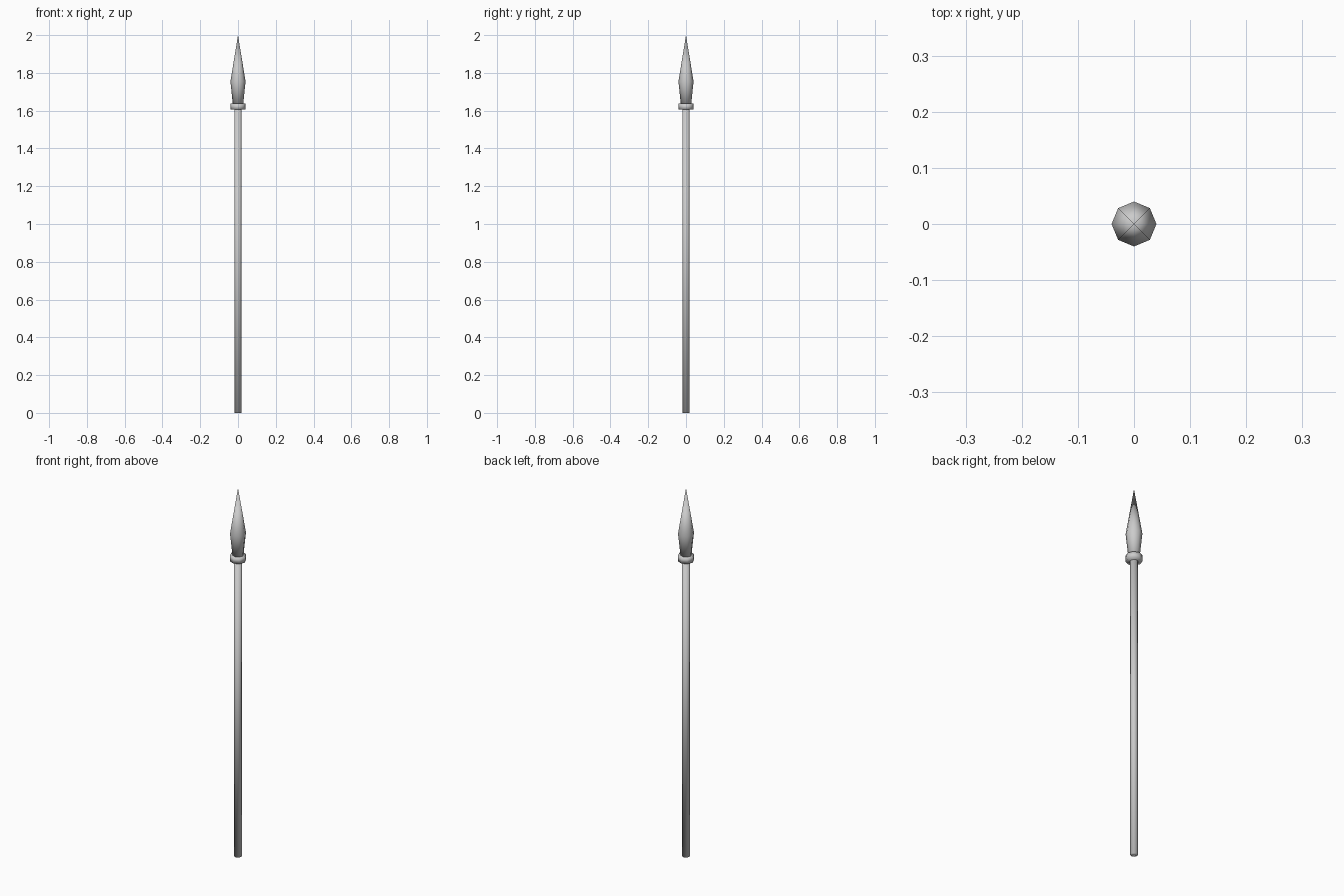
import bpy, bmesh, math

if "Cube" in bpy.data.objects:
    bpy.data.objects.remove(bpy.data.objects["Cube"])

SIDES = 8


def lathe(name, profile):
    """Closed, smooth-shaded eight-sided solid from (radius, z) points; radius 0 makes a tip."""
    bm = bmesh.new()
    rings = []
    for r, z in profile:
        n = SIDES if r > 0 else 1
        rings.append([bm.verts.new((r * math.cos(math.tau * i / SIDES),
                                    r * math.sin(math.tau * i / SIDES), z))
                      for i in range(n)])
    for a, b in zip(rings, rings[1:]):
        for i in range(SIDES):
            j = (i + 1) % SIDES
            if len(b) == 1:
                bm.faces.new((a[i], a[j], b[0]))
            else:
                bm.faces.new((a[i], a[j], b[j], b[i]))
    # end caps
    bm.faces.new(rings[0][::-1])
    if len(rings[-1]) > 1:
        bm.faces.new(rings[-1])
    bmesh.ops.recalc_face_normals(bm, faces=bm.faces)
    for f in bm.faces:
        f.smooth = True
    mesh = bpy.data.meshes.new(name)
    bm.to_mesh(mesh)
    bm.free()
    obj = bpy.data.objects.new(name, mesh)
    bpy.context.collection.objects.link(obj)
    return obj


# Long pole
lathe("shaft", [(0.019, 0.0), (0.019, 1.61)])

# Ring where the head meets the pole
lathe("collar", [(0.04, 1.605), (0.04, 1.637)])

# Leaf-shaped point
lathe("spear_head", [(0.027, 1.63), (0.04, 1.755), (0.0, 2.0)])
